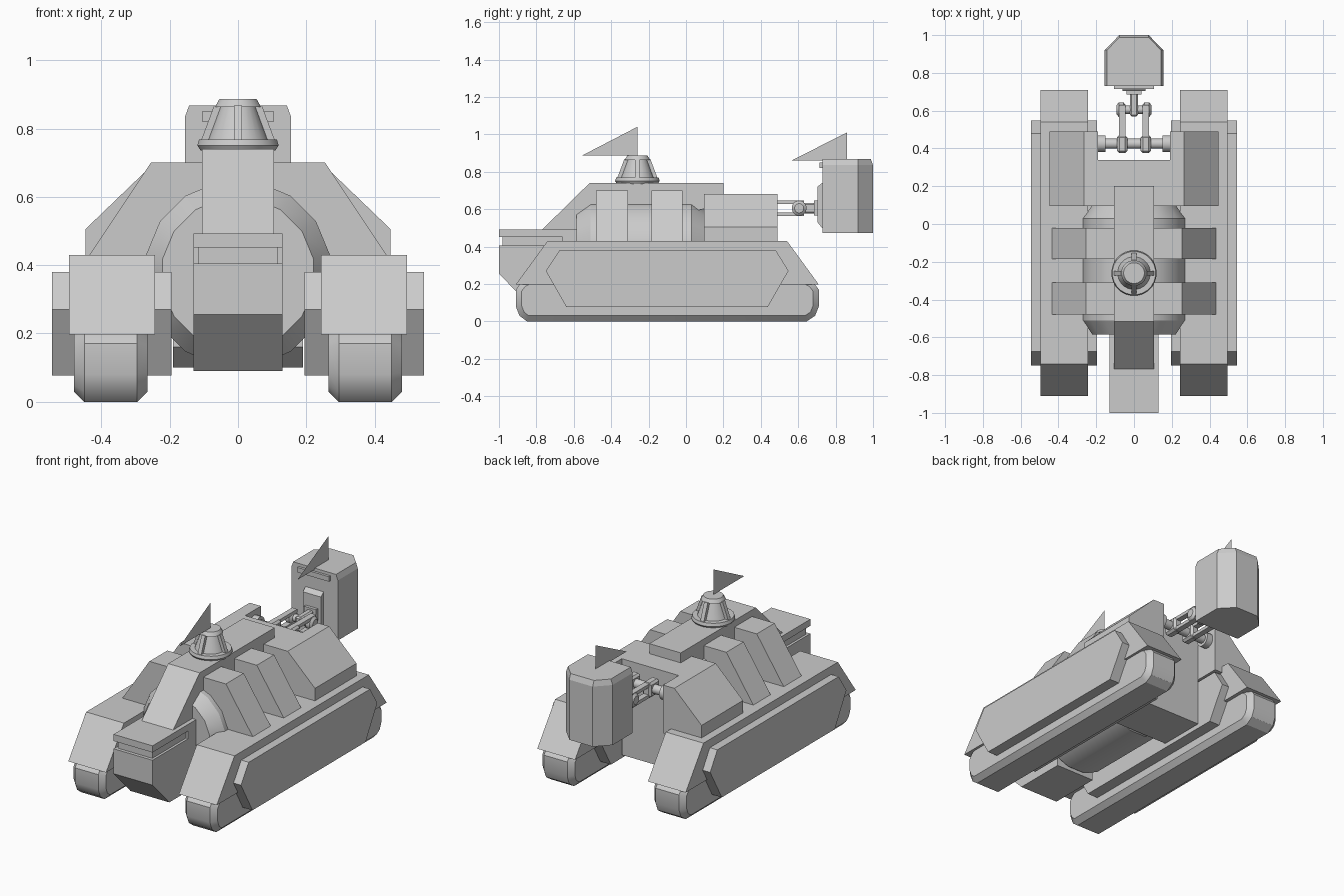
import bpy, bmesh, math
from mathutils import Vector, Matrix

if "Cube" in bpy.data.objects:
    bpy.data.objects.remove(bpy.data.objects["Cube"])


def finish(name, bm, mirror=False, bevel=0, smooth=False):
    bmesh.ops.recalc_face_normals(bm, faces=bm.faces)
    me = bpy.data.meshes.new(name)
    bm.to_mesh(me)
    bm.free()
    ob = bpy.data.objects.new(name, me)
    bpy.context.collection.objects.link(ob)
    if bevel:
        m = ob.modifiers.new("Bevel", 'BEVEL')
        m.width, m.segments, m.limit_method = bevel, 1, 'ANGLE'
        m.angle_limit = math.radians(60)
    if mirror:
        ob.modifiers.new("Mirror", 'MIRROR')
    if smooth:
        bpy.ops.object.select_all(action='DESELECT')
        bpy.context.view_layer.objects.active = ob
        ob.select_set(True)
        bpy.ops.object.shade_smooth_by_angle(angle=math.radians(32))
    return ob


def prism(name, axis, pts, a, b, **kw):
    """Extrude a 2D profile along an axis; profile is the other two axes in order."""
    place = {'x': lambda p, t: (t, p[0], p[1]),
             'y': lambda p, t: (p[0], t, p[1]),
             'z': lambda p, t: (p[0], p[1], t)}[axis]
    bm = bmesh.new()
    f = bm.faces.new([bm.verts.new(place(p, a)) for p in pts])
    r = bmesh.ops.extrude_face_region(bm, geom=[f])
    vs = [v for v in r['geom'] if isinstance(v, bmesh.types.BMVert)]
    bm.faces.new([bm.verts.new(v.co) for v in f.verts]) if f not in bm.faces else None
    bmesh.ops.translate(bm, verts=vs, vec=Vector(place((0, 0), b - a)))
    return finish(name, bm, **kw)


def box(name, x, y, z, **kw):
    return prism(name, 'z', [(x[0], y[0]), (x[1], y[0]), (x[1], y[1]), (x[0], y[1])], *z, **kw)


def lathe(name, prof, n, origin, axis='z', **kw):
    """Closed solid of revolution from (radius, height) rings."""
    rot = {'z': Matrix(), 'x': Matrix.Rotation(math.pi / 2, 4, 'Y'),
           'y': Matrix.Rotation(-math.pi / 2, 4, 'X')}[axis]
    bm = bmesh.new()
    rings = []
    for r, h in prof:
        ang = [2 * math.pi * (i + .5) / n for i in range(n)]
        rings.append([bm.verts.new(rot @ Vector((r * math.cos(t), r * math.sin(t), h))
                                   + Vector(origin)) for t in ang])
    for p, q in zip(rings, rings[1:]):
        for i in range(n):
            bm.faces.new((p[i], p[(i + 1) % n], q[(i + 1) % n], q[i]))
    bm.faces.new(rings[0])
    bm.faces.new(rings[-1])
    return finish(name, bm, **kw)


def flag(name, y, z0, z1):
    bm = bmesh.new()
    bm.faces.new([bm.verts.new(p) for p in ((0, y, z0), (0, y, z1), (0, y - .295, z0))])
    return finish(name, bm)


# Tracks, fenders and side panels
tread = [(-.85, 0), (-.89, .03), (-.91, .08), (-.91, .17), (-.88, .21), (-.8, .25),
         (.6, .25), (.68, .21), (.71, .17), (.71, .08), (.69, .03), (.645, 0)]
prism("track", 'x', tread, .265, .48, mirror=True, bevel=.03, smooth=True)
prism("track_fender", 'x', [(-.91, .197), (-.74, .43), (.54, .43), (.71, .197)],
      .243, .495, mirror=True)
prism("track_side_panel", 'x', [(-.75, .27), (-.676, .38), (.48, .38), (.548, .27),
                                (.437, .077), (-.64, .077)], .195, .545, mirror=True)

# Barrel hull
lathe("barrel_hull", [(.225, -.585), (.275, -.51), (.275, .03), (.225, .1)], 16,
      (0, 0, .375), 'y', smooth=True)

# Spine and nose
prism("spine", 'x', [(-.78, .48), (-.515, .74), (.2, .74), (.2, .62), (-.45, .5), (-.6, .4),
                     (-.78, .4)], -.105, .105)
prism("nose", 'x', [(-1, .405), (-1, .255), (-.84, .09), (-.52, .09), (-.52, .405)], -.13, .13)
box("nose_slot", (-.115, .115), (-.98, -.6), (.4, .46))
box("nose_slot_end", (-.13, .13), (-.66, -.58), (.4, .46))
box("nose_cap", (-.13, .13), (-1, -.58), (.452, .492))

# Ribs over the barrel
for i, (a, b) in enumerate([(-.48, -.31), (-.185, -.02)]):
    prism(f"rib_{i}", 'y', [(-.255, .7), (.255, .7), (.435, .43), (.435, .39),
                            (-.435, .39), (-.435, .43)], a, b)

# Rear hull with a pit for the hitch
prism("rear_cheek", 'y', [(.19, .68), (.265, .68), (.447, .505), (.447, .39), (.19, .39)],
      .095, .49, mirror=True)
box("rear_hull", (-.19, .19), (.095, .34), (.3, .68))
prism("rear_belly", 'x', [(-.02, .3), (-.02, .16), (.05, .1), (.34, .1), (.34, .3)], -.19, .19)

# Turret: base, cone, cap and four fins
lathe("turret_base", [(.11, .735), (.12, .75), (.115, .768)], 24, (0, -.26, 0), smooth=True)
lathe("turret_cone", [(.088, .765), (.05, .87)], 24, (0, -.26, 0), smooth=True)
lathe("turret_cap", [(.068, .863), (.055, .886)], 24, (0, -.26, 0), smooth=True)
fin = [(-.108, .765), (.108, .765), (.07, .867), (-.07, .867)]
prism("turret_fin_wide", 'y', fin, -.272, -.248)
prism("turret_fin_long", 'x', [(y - .26, z) for y, z in fin], -.012, .012)
flag("turret_flag", -.26, .887, 1.04)

# Hitch: axle, paired arms, cross pin and yoke
Z = .605
lathe("hitch_axle", [(.027, -.2), (.027, .2)], 16, (0, .425, Z), 'x', smooth=True)
lathe("axle_collar", [(.045, .15), (.045, .19)], 16, (0, .425, Z), 'x', mirror=True, smooth=True)
box("hitch_arm_root", (.035, .09), (.375, .47), (Z - .045, Z + .045), mirror=True, bevel=.012)
for s, a in (("upper", .022), ("lower", -.042)):
    box(f"hitch_arm_{s}", (.045, .08), (.45, .63), (Z + a, Z + a + .02), mirror=True)
lathe("cross_pin", [(.022, -.09), (.022, .09)], 16, (0, .605, Z), 'x', smooth=True)
lathe("pin_knuckle", [(.025, .045), (.04, .055), (.04, .08), (.025, .092)], 16, (0, .605, Z),
      'x', mirror=True, smooth=True)
box("yoke", (-.02, .02), (.57, .71), (Z - .028, Z + .028), bevel=.008)
box("yoke_foot", (-.04, .04), (.685, .71), (Z - .04, Z + .04))

# Rear pod, mounting plate and slit
prism("mount_plate", 'x', [(.735, .49), (.703, .53), (.703, .72), (.735, .745)], -.06, .06)


def pod_outline(k):
    return [(-.155 + k, .73), (.155 - k, .73), (.155 - k, .92), (.078, 1 - k),
            (-.078, 1 - k), (-.155 + k, .92)]


bm = bmesh.new()
rings = [[bm.verts.new((x, y, z)) for x, y in pod_outline(k)]
         for k, z in ((0, .473), (0, .835), (.012, .868))]
for p, q in zip(rings, rings[1:]):
    for i in range(6):
        bm.faces.new((p[i], p[(i + 1) % 6], q[(i + 1) % 6], q[i]))
bm.faces.new(rings[0])
bm.faces.new(rings[-1])
finish("rear_pod", bm)
box("pod_brow", (-.105, .105), (.715, .74), (.82, .85))
flag("pod_flag", .86, .86, 1.01)
